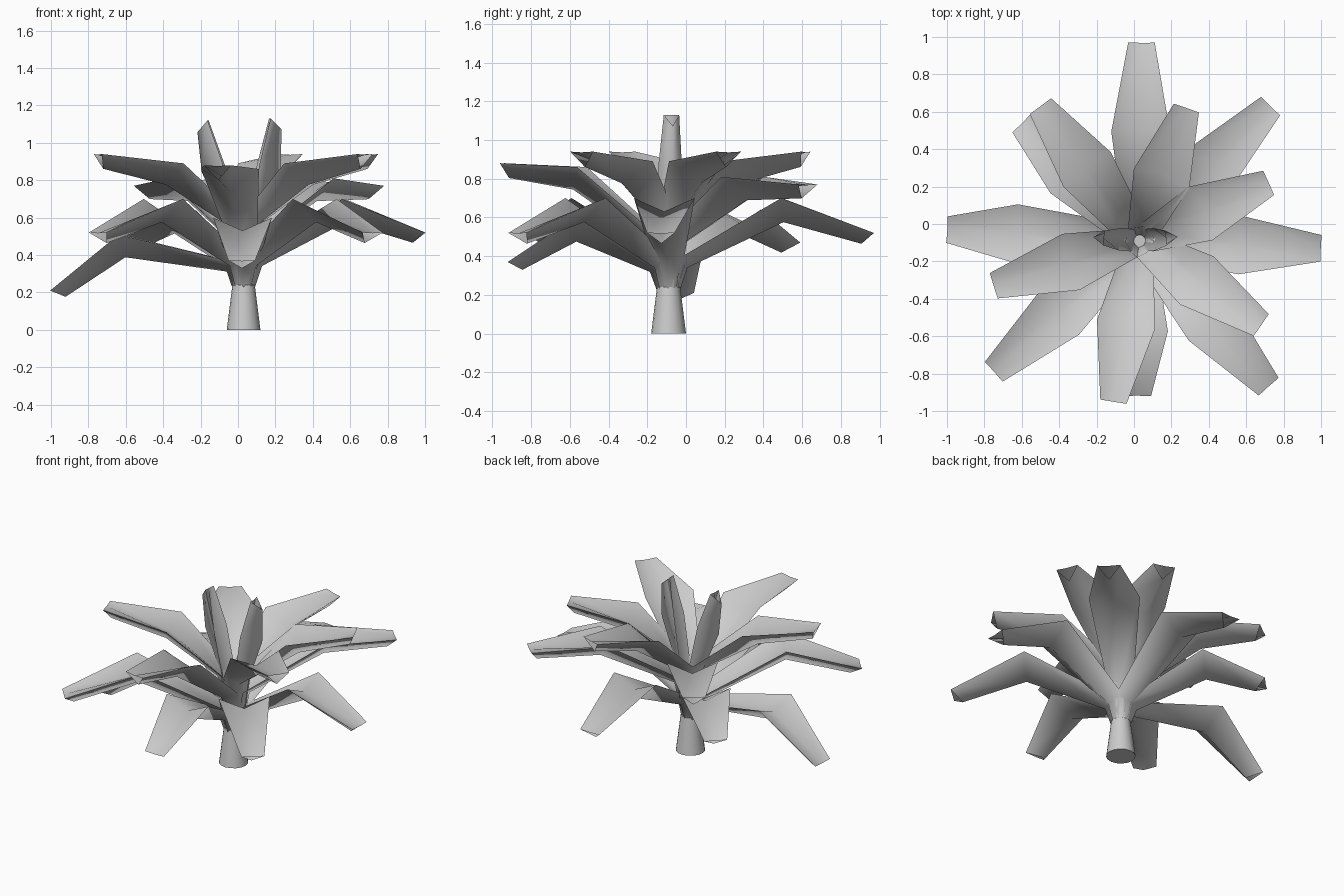
import bpy, bmesh
from math import pi, cos, sin
from mathutils import Vector

cube = bpy.data.objects.get("Cube")
if cube:
    bpy.data.objects.remove(cube, do_unlink=True)

# One plain grey for the whole plant
grey = bpy.data.materials.new("plain_grey")
grey.use_nodes = True
colour = (0.6, 0.6, 0.6, 1.0)
grey.diffuse_color = colour
grey.node_tree.nodes["Principled BSDF"].inputs["Base Color"].default_value = colour

CENTRE = Vector((0.03, -0.09, 0))
UP = Vector((0, 0, 1))


def finish(bm, name):
    bmesh.ops.recalc_face_normals(bm, faces=bm.faces)
    for face in bm.faces:
        face.smooth = True
    mesh = bpy.data.meshes.new(name)
    bm.to_mesh(mesh)
    bm.free()
    mesh.materials.append(grey)
    obj = bpy.data.objects.new(name, mesh)
    bpy.context.collection.objects.link(obj)


def skin(bm, rings):
    """Join closed rings with quads."""
    loops = [[bm.verts.new(p) for p in ring] for ring in rings]
    n = len(loops[0])
    for a, b in zip(loops, loops[1:]):
        for i in range(n):
            j = (i + 1) % n
            bm.faces.new((a[i], a[j], b[j], b[i]))
    return loops


def make_leaf(name, tip, knee_z, reach, stem_z, knee_half=0.157, tip_half=0.071):
    """Keeled hollow leaf: rises from the trunk, bends at the knee, tapers to an open tip."""
    tip = Vector(tip)
    out = tip - CENTRE
    out.z = 0
    knee = CENTRE + out * reach + UP * knee_z
    out.normalize()
    side = UP.cross(out)
    path = [CENTRE + out * 0.01 + UP * 0.2,
            CENTRE + out * 0.04 + UP * stem_z, knee, tip]
    widths = [0.035, min(0.08, knee_half), knee_half, tip_half]
    depths = [0.04, 0.07, 0.125, 0.075]
    folds = [0.02, 0.045, 0.07, 0.004]
    setbacks = [0, 0, 0, 0.04]
    rings = []
    for i, point in enumerate(path):
        before = (point - path[max(i - 1, 0)]).normalized()
        after = (path[min(i + 1, 3)] - point).normalized()
        along = (before + after).normalized()
        normal = along.cross(side).normalized()
        rings.append([point + side * widths[i],
                      point - normal * folds[i],
                      point - side * widths[i],
                      point - normal * depths[i] - along * setbacks[i]])
    bm = bmesh.new()
    loops = skin(bm, rings)
    # Crisp rims, soft keel
    for a, b in zip(loops, loops[1:]):
        for k in (0, 2):
            bm.edges.get((a[k], b[k])).smooth = False
    finish(bm, name)


# Tapered trunk
bm = bmesh.new()
rings = skin(bm, [[CENTRE + Vector((r * cos(i * pi / 8), r * sin(i * pi / 8), z))
                   for i in range(16)]
                  for r, z in ((0.09, 0), (0.075, 0.12), (0.06, 0.24))])
for ring in (rings[0], rings[-1]):
    for edge in bm.faces.new(ring).edges:
        edge.smooth = False
finish(bm, "trunk")

# Leaf tiers: tip height, knee height, knee reach, stem height, tip positions
tiers = {
    "upper_leaf": (0.94, 0.89, 0.47, 0.6,
                   [(0.28, 0.62), (0.72, 0.22), (0.68, -0.54), (-0.75, -0.33)]),
    "middle_leaf": (0.77, 0.81, 0.53, 0.5, [(0.73, 0.63), (-0.5, 0.63)]),
    "lower_leaf": (0.52, 0.7, 0.55, 0.38,
                   [(0.04, 0.97), (1.0, -0.13), (0.72, -0.87), (-0.75, -0.79)]),
    "front_leaf": (0.88, 0.86, 0.52, 0.5, [(-0.11, -0.95)]),
    "low_front_leaf": (0.37, 0.6, 0.58, 0.36, [(0.02, -0.92)]),
    "low_back_leaf": (0.47, 0.64, 0.58, 0.36, [(-0.6, 0.54)]),
    "drooping_leaf": (0.21, 0.51, 0.64, 0.36, [(-1.0, -0.03)]),
}
for name, (tip_z, knee_z, reach, stem_z, tips) in tiers.items():
    for x, y in tips:
        make_leaf(name, (x, y, tip_z), knee_z, reach, stem_z)

# Two young upright leaves in the middle
for x, z in ((-0.16, 1.12), (0.17, 1.13)):
    make_leaf("young_leaf", (x, -0.075, z), 0.88, 0.55, 0.6, 0.06, 0.04)
